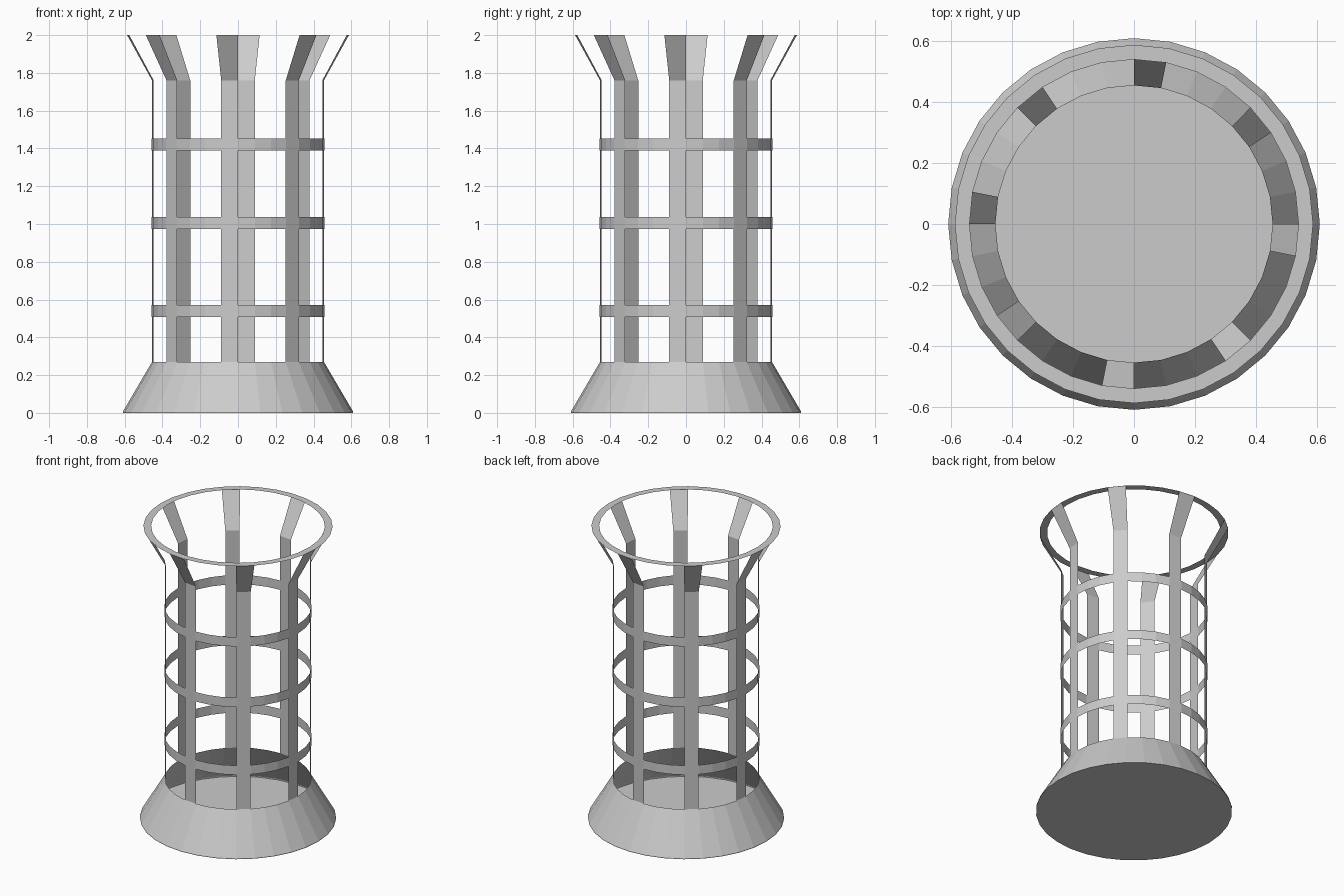
import bpy, bmesh
from math import sin, cos, pi

if "Cube" in bpy.data.objects:
    bpy.data.objects.remove(bpy.data.objects["Cube"])

SIDES = 32
R = 0.455


def lathe(name, profile, panels=range(SIDES), floor=False):
    """Sweep an (r, z) profile over the chosen panels of a 32-sided circle."""
    bm = bmesh.new()
    for i in panels:
        a, b = 2 * pi * i / SIDES, 2 * pi * (i + 1) / SIDES
        for (r0, z0), (r1, z1) in zip(profile, profile[1:]):
            bm.faces.new([bm.verts.new((r * cos(t), r * sin(t), z))
                          for r, z, t in ((r0, z0, a), (r0, z0, b),
                                          (r1, z1, b), (r1, z1, a))])
    bmesh.ops.remove_doubles(bm, verts=bm.verts, dist=1e-5)
    if floor:
        low = [e for e in bm.edges if all(v.co.z < 1e-4 for v in e.verts)]
        bmesh.ops.contextual_create(bm, geom=low)
        bmesh.ops.recalc_face_normals(bm, faces=bm.faces)
    mesh = bpy.data.meshes.new(name)
    bm.to_mesh(mesh)
    bm.free()
    ob = bpy.data.objects.new(name, mesh)
    bpy.context.collection.objects.link(ob)
    return ob


# Flared base, open on top with a closed floor
lathe("flared_base", [(0.61, 0), (0.61, 0.006), (R, 0.27)], floor=True)

# Eight upright slats, each one panel wide, bending outwards at the top
for k in range(8):
    lathe(f"slat_{k + 1}", [(R, 0.27), (R, 1.76), (0.587, 2.0)], [4 * k - 1])

# Three horizontal hoops
for k, z in enumerate((0.54, 1.005, 1.42)):
    lathe(f"hoop_{k + 1}", [(R + 0.003, z - 0.032), (R + 0.003, z + 0.032)])

# Flat rim joining the slat tops
lathe("top_rim", [(0.588, 2.0), (0.54, 2.0)])
